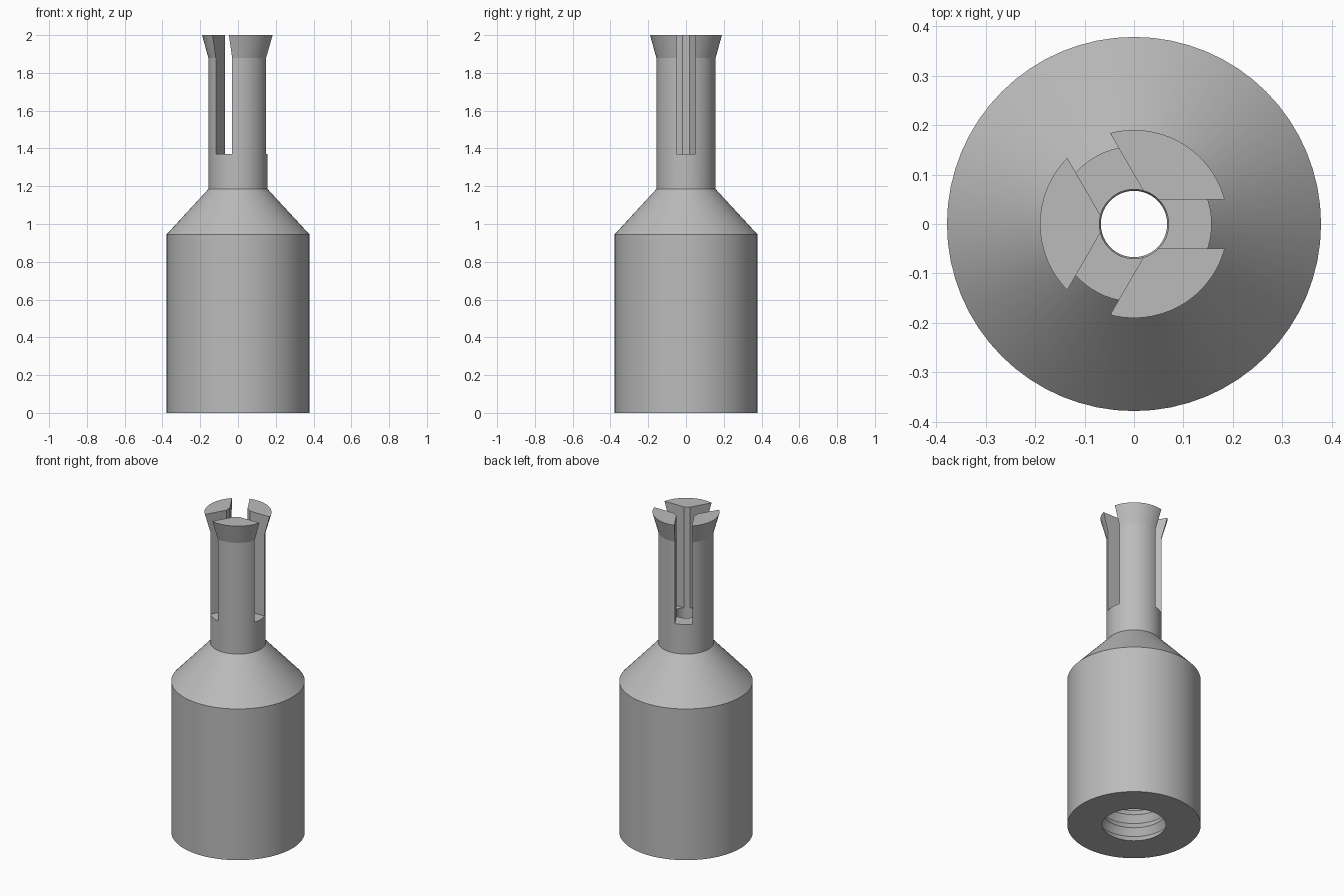
import bpy, bmesh, math
from mathutils import Matrix

cube = bpy.data.objects.get("Cube")
if cube:
    bpy.data.objects.remove(cube, do_unlink=True)

SEGMENTS = 64
TOP = 2.0

grey = bpy.data.materials.new("plain_grey")
grey.use_nodes = True
colour = (0.5, 0.5, 0.5, 1)
grey.diffuse_color = colour
grey.node_tree.nodes["Principled BSDF"].inputs["Base Color"].default_value = colour


def make_object(name, bm):
    bmesh.ops.recalc_face_normals(bm, faces=bm.faces)
    mesh = bpy.data.meshes.new(name)
    bm.to_mesh(mesh)
    bm.free()
    mesh.materials.append(grey)
    obj = bpy.data.objects.new(name, mesh)
    bpy.context.collection.objects.link(obj)
    return obj


def lathe(name, profile):
    """Revolve a closed (radius, height) outline around z."""
    bm = bmesh.new()
    rings = []
    for r, z in profile:
        rings.append([bm.verts.new((r * math.cos(a), r * math.sin(a), z))
                      for a in (math.tau * i / SEGMENTS for i in range(SEGMENTS))])
    for lower, upper in zip(rings, rings[1:] + rings[:1]):
        for i in range(SEGMENTS):
            j = (i + 1) % SEGMENTS
            bm.faces.new((lower[i], lower[j], upper[j], upper[i]))
    return make_object(name, bm)


# Outer outline: barrel, shoulder, neck and flared tip
outer = [(0.378, 0), (0.378, 0.945), (0.157, 1.185), (0.157, 1.88), (0.19, TOP)]

# Narrow bore running down from the tip
bore = [(0.07, TOP), (0.07, 1.2), (0.067, 1.19), (0.067, 0.78)]

# Threaded socket in the base, from its roof down to the mouth
pitch, turns, crest, root = 0.085, 9, 0.18, 0.206
socket = [(crest, 0.78)]
for k in reversed(range(turns)):
    socket += [(root, (k + 0.5) * pitch), (crest, k * pitch)]

body = lathe("slotted_socket_body", outer + bore + socket)

# Three slots dividing the neck into prongs
slot_floor, slot_width, near, far = 1.37, 0.1, 0.04, 0.3
bm = bmesh.new()
for k in range(3):
    height = TOP + 0.1 - slot_floor
    place = (Matrix.Rotation(k * math.tau / 3, 4, 'Z')
             @ Matrix.Translation(((near + far) / 2, 0, slot_floor + height / 2))
             @ Matrix.Diagonal((far - near, slot_width, height, 1)))
    bmesh.ops.create_cube(bm, size=1, matrix=place)
cutter = make_object("slot_cutter", bm)
cutter.hide_render = True

cut = body.modifiers.new("slots", 'BOOLEAN')
cut.operation = 'DIFFERENCE'
cut.solver = 'EXACT'
cut.object = cutter

# Apply the cut, then smooth the round walls only
bpy.ops.object.select_all(action='DESELECT')
body.select_set(True)
bpy.context.view_layer.objects.active = body
bpy.ops.object.modifier_apply(modifier=cut.name)
bpy.data.objects.remove(cutter, do_unlink=True)
bpy.ops.object.shade_smooth_by_angle(angle=math.radians(14))
